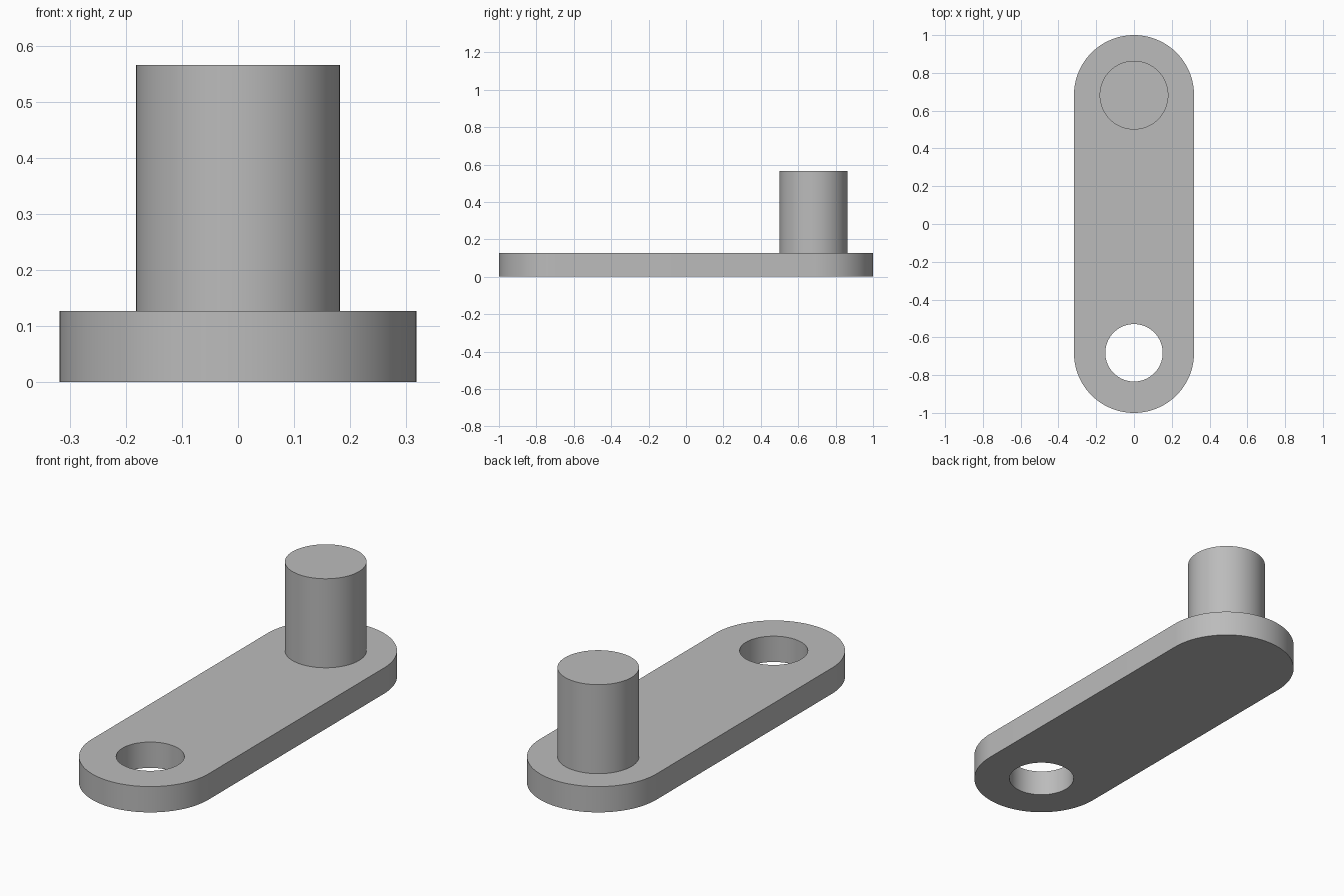
import bpy, bmesh, math

if "Cube" in bpy.data.objects:
    bpy.data.objects.remove(bpy.data.objects["Cube"])

END_Y = 0.682      # distance of both axes from the centre
END_R = 0.318      # rounded end radius
HOLE_R = 0.152
PIN_R = 0.182
PLATE_H = 0.127
PIN_TOP = 0.565

grey = bpy.data.materials.new("steel grey")
grey.diffuse_color = (0.5, 0.5, 0.5, 1)
grey.use_nodes = True
grey.node_tree.nodes["Principled BSDF"].inputs["Base Color"].default_value = grey.diffuse_color


def arc(radius, cy, start, sweep, steps):
    return [(radius * math.cos(start + sweep * i / steps),
             cy + radius * math.sin(start + sweep * i / steps), 0)
            for i in range(steps + 1)]


def add_loop(bm, points):
    verts = [bm.verts.new(p) for p in points]
    return [bm.edges.new((v, verts[(i + 1) % len(verts)])) for i, v in enumerate(verts)]


def extruded(name, loops, z0, z1):
    """Fill the closed loops (inner ones become holes) and extrude upward."""
    bm = bmesh.new()
    edges = [e for pts in loops for e in add_loop(bm, pts)]
    bmesh.ops.triangle_fill(bm, edges=edges, use_beauty=True, normal=(0, 0, 1))
    ext = bmesh.ops.extrude_face_region(bm, geom=bm.faces[:], use_keep_orig=True)
    top = [g for g in ext["geom"] if isinstance(g, bmesh.types.BMVert)]
    bmesh.ops.translate(bm, verts=top, vec=(0, 0, z1 - z0))
    bmesh.ops.translate(bm, verts=bm.verts[:], vec=(0, 0, z0))
    bmesh.ops.recalc_face_normals(bm, faces=bm.faces[:])
    mesh = bpy.data.meshes.new(name)
    bm.to_mesh(mesh)
    bm.free()
    mesh.materials.append(grey)
    obj = bpy.data.objects.new(name, mesh)
    bpy.context.collection.objects.link(obj)
    bpy.ops.object.select_all(action='DESELECT')
    obj.select_set(True)
    bpy.context.view_layer.objects.active = obj
    bpy.ops.object.shade_smooth_by_angle(angle=math.radians(30))
    return obj


# Flat link with rounded ends and a through hole at the front
outline = arc(END_R, END_Y, 0, math.pi, 48) + arc(END_R, -END_Y, math.pi, math.pi, 48)
hole = arc(HOLE_R, -END_Y, 0, math.tau, 64)[:-1]
extruded("link_plate", [outline, hole], 0, PLATE_H)

# Upright pin at the back
pin = arc(PIN_R, END_Y, 0, math.tau, 64)[:-1]
extruded("pin", [pin], PLATE_H, PIN_TOP)
